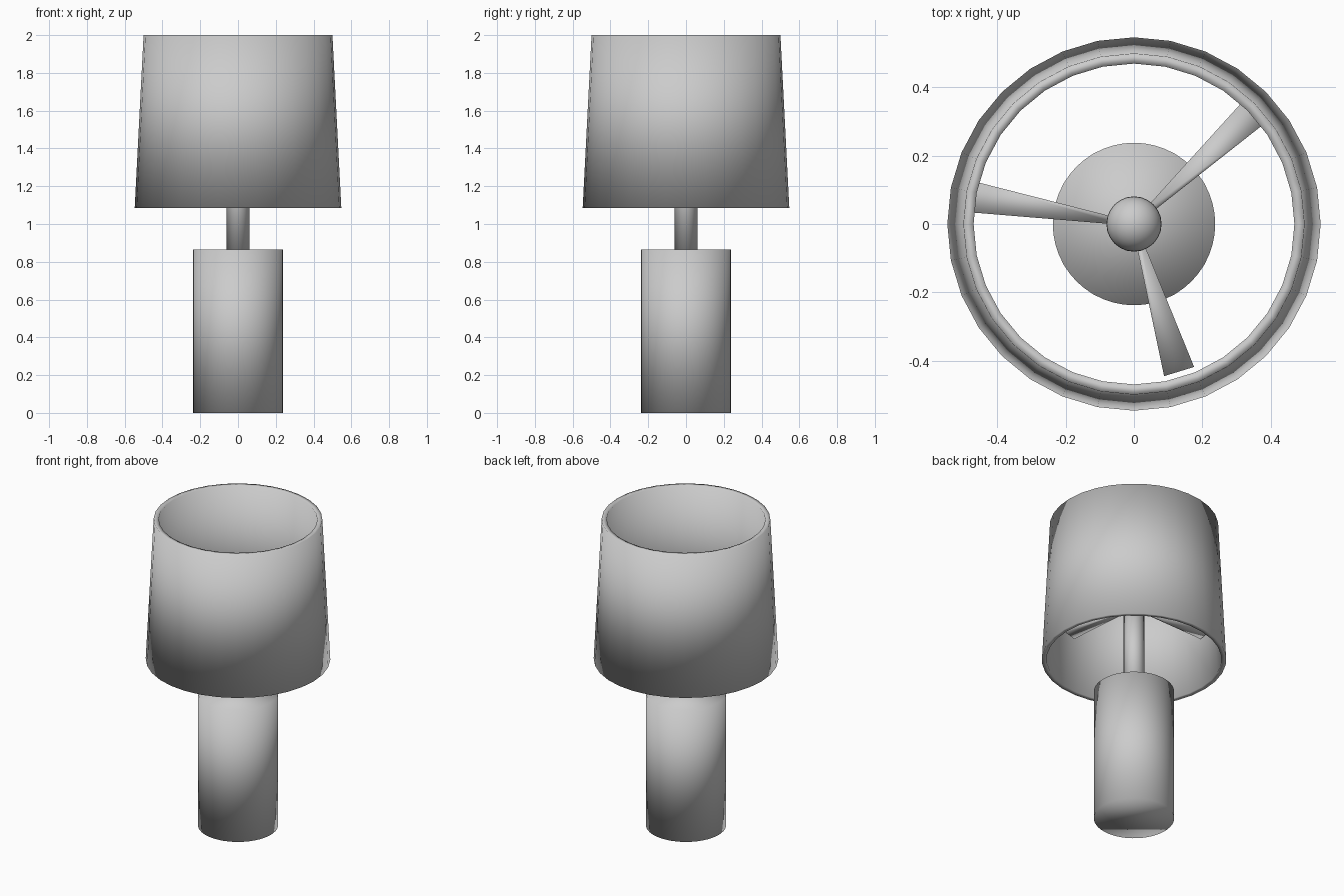
import bpy, bmesh
from math import cos, sin, pi, radians
from mathutils import Matrix

if "Cube" in bpy.data.objects:
    bpy.data.objects.remove(bpy.data.objects["Cube"])


def finish(bm, name):
    """Turn a bmesh into a fully smooth-shaded object."""
    bmesh.ops.recalc_face_normals(bm, faces=bm.faces)
    for f in bm.faces:
        f.smooth = True
    me = bpy.data.meshes.new(name)
    bm.to_mesh(me)
    bm.free()
    ob = bpy.data.objects.new(name, me)
    bpy.context.collection.objects.link(ob)
    return ob


def cylinder(name, r, z0, z1, sides):
    bm = bmesh.new()
    bmesh.ops.create_cone(bm, cap_ends=True, segments=sides, radius1=r, radius2=r,
                          depth=z1 - z0, matrix=Matrix.Translation((0, 0, (z0 + z1) / 2)))
    return finish(bm, name)


def lathe_ring(name, profile, sides):
    """Revolve a closed (radius, z) profile around z."""
    bm = bmesh.new()
    rings = [[bm.verts.new((r * cos(2 * pi * i / sides), r * sin(2 * pi * i / sides), z))
              for r, z in profile] for i in range(sides)]
    n = len(profile)
    for i in range(sides):
        a, b = rings[i], rings[(i + 1) % sides]
        for j in range(n):
            k = (j + 1) % n
            bm.faces.new((a[j], b[j], b[k], a[k]))
    return finish(bm, name)


def arm(name, angle, length):
    """Tapered strut, narrow at the stem and wide at the shade."""
    bm = bmesh.new()
    ends = [(0.03, 0.008, 0.008, 1.44), (length, 0.046, 0.02, 1.41)]
    a, b = [[bm.verts.new((x, sy * w, z + sz * t))
             for sy, sz in ((-1, -1), (1, -1), (1, 1), (-1, 1))] for x, w, t, z in ends]
    bm.faces.new(a)
    bm.faces.new(b)
    for i in range(4):
        j = (i + 1) % 4
        bm.faces.new((a[i], a[j], b[j], b[i]))
    bm.transform(Matrix.Rotation(radians(angle), 4, 'Z'))
    return finish(bm, name)


# Base and stem
cylinder("base", 0.238, 0, 0.865, 48)
cylinder("stem", 0.061, 0.865, 1.46, 24)

# Bulb on top of the stem
bm = bmesh.new()
bmesh.ops.create_uvsphere(bm, u_segments=24, v_segments=16, radius=0.081,
                          matrix=Matrix.Translation((0, 0, 1.5)))
finish(bm, "bulb")

# Tapered, open shade with wall thickness
lathe_ring("shade", [(0.547, 1.085), (0.5, 2.0), (0.47, 1.998), (0.518, 1.087)], 32)

# Three struts holding the shade
for i, (angle, length) in enumerate(((43, 0.485), (170.5, 0.485), (-73, 0.452))):
    arm(f"shade_arm_{i + 1}", angle, length)
